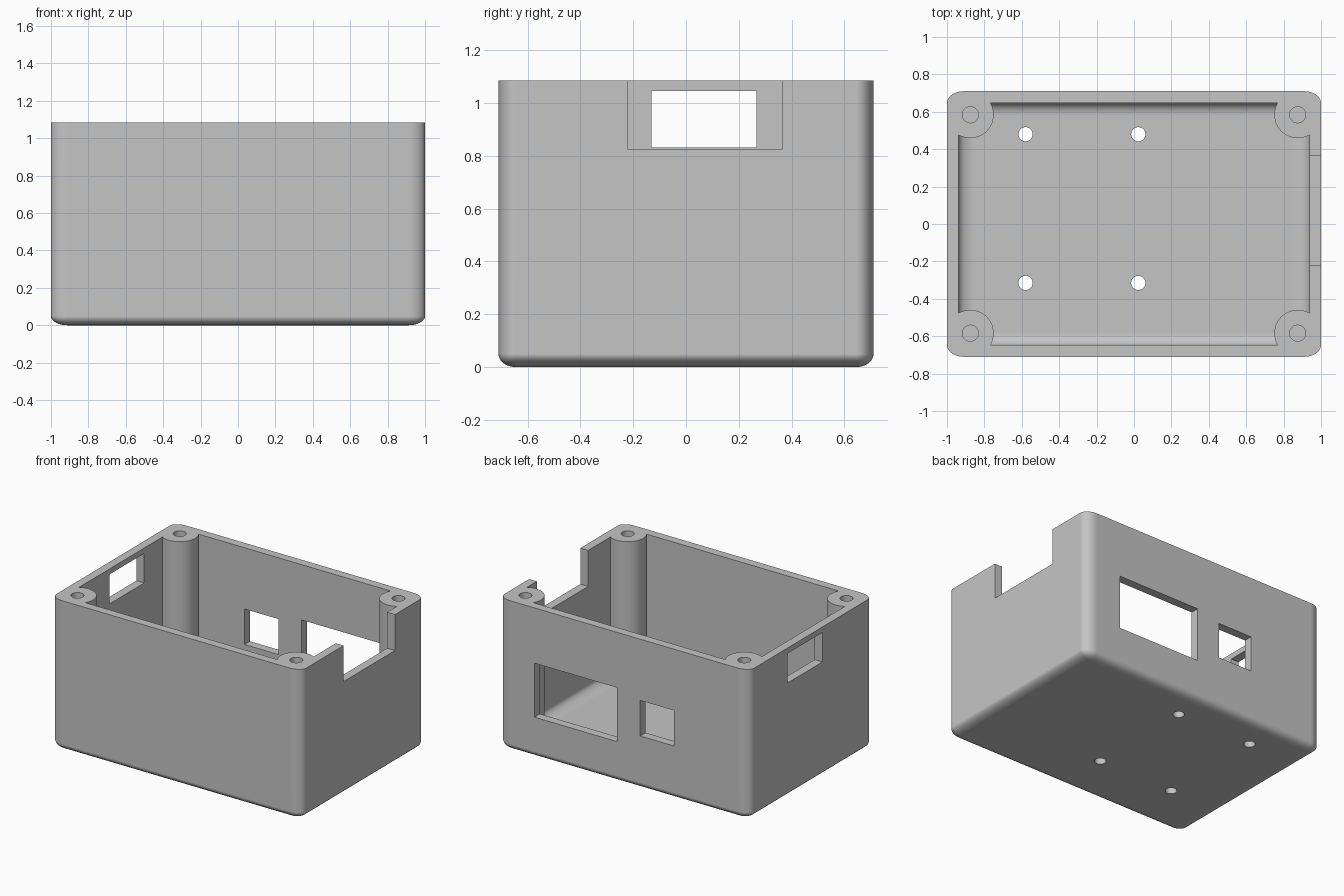
import bpy
import bmesh
import math
from mathutils import Matrix, Vector

default = bpy.data.objects.get("Cube")
if default:
    bpy.data.objects.remove(default, do_unlink=True)

HX, HY, H = 1.0, 0.71, 1.085      # half width, half depth, height
WALL = 0.062
POST_X, POST_Y, POST_R = 0.875, 0.584, 0.125

grey = bpy.data.materials.new("plain grey")
grey.diffuse_color = (0.56, 0.56, 0.56, 1)
grey.use_nodes = True
grey.node_tree.nodes["Principled BSDF"].inputs["Base Color"].default_value = (0.56, 0.56, 0.56, 1)


def make(name, bm):
    mesh = bpy.data.meshes.new(name)
    bm.to_mesh(mesh)
    bm.free()
    mesh.materials.append(grey)
    obj = bpy.data.objects.new(name, mesh)
    bpy.context.collection.objects.link(obj)
    return obj


def block(name, lo, hi, rounding=0.0):
    """Box between two corners; rounding softens all but the top edges."""
    bm = bmesh.new()
    bmesh.ops.create_cube(bm, size=1)
    if rounding:
        edges = [e for e in bm.edges if min(v.co.z for v in e.verts) < 0]
        bmesh.ops.bevel(bm, geom=edges, offset=rounding, segments=10,
                        profile=0.5, affect='EDGES', clamp_overlap=True)
    lo, hi = Vector(lo), Vector(hi)
    bmesh.ops.transform(bm, verts=bm.verts, matrix=Matrix.Translation((lo + hi) / 2)
                        @ Matrix.Diagonal((*(hi - lo), 1)))
    return make(name, bm)


def rods(name, spots, radius, z0, z1):
    """Upright cylinders at the given (x, y) spots."""
    bm = bmesh.new()
    for x, y in spots:
        bmesh.ops.create_cone(bm, cap_ends=True, segments=48, radius1=radius,
                              radius2=radius, depth=z1 - z0,
                              matrix=Matrix.Translation((x, y, (z0 + z1) / 2)))
    return make(name, bm)


def cut(target, cutter):
    """Subtract the cutter, bake the result and discard the cutter."""
    cutter.hide_render = True
    mod = target.modifiers.new("cut", 'BOOLEAN')
    mod.operation = 'DIFFERENCE'
    mod.solver = 'EXACT'
    mod.object = cutter
    bpy.context.view_layer.update()
    deps = bpy.context.evaluated_depsgraph_get()
    mesh = bpy.data.meshes.new_from_object(target.evaluated_get(deps))
    target.modifiers.clear()
    target.data = mesh
    bpy.data.objects.remove(cutter, do_unlink=True)


corners = [(sx * POST_X, sy * POST_Y) for sx in (-1, 1) for sy in (-1, 1)]

# Outer shell
case = block("enclosure_body", (-HX, -HY, 0), (HX, HY, H), 0.045)

# Hollow interior, leaving the four corner screw posts standing
ix, iy = HX - WALL, HY - WALL
cavity = block("cavity_cutter", (-ix, -iy, WALL), (ix, iy, H + 0.1), 0.05)
cut(cavity, rods("post_cutter", corners, POST_R, -0.1, H + 0.3))
cut(case, cavity)

# Screw holes in the posts and mounting holes in the floor
cut(case, rods("screw_hole_cutter", corners, 0.043, H - 0.4, H + 0.1))
mounts = [(x, y) for x in (-0.58, 0.023) for y in (-0.315, 0.48)]
cut(case, rods("mount_hole_cutter", mounts, 0.038, -0.1, 0.2))

# Openings: side notch, side window, large and small back windows
openings = [
    ((0.9, -0.222, 0.825), (1.1, 0.365, 1.2)),
    ((-1.1, -0.13, 0.832), (-0.9, 0.268, 1.045)),
    ((0.053, 0.6, 0.295), (0.715, 0.8, 0.685)),
    ((-0.402, 0.6, 0.385), (-0.131, 0.8, 0.642)),
]
for lo, hi in openings:
    cut(case, block("opening_cutter", lo, hi))

# Smooth rounded parts, crisp cut edges
for obj in bpy.context.selected_objects:
    obj.select_set(False)
case.select_set(True)
bpy.context.view_layer.objects.active = case
bpy.ops.object.shade_smooth_by_angle(angle=math.radians(30))
weighted = case.modifiers.new("even_shading", 'WEIGHTED_NORMAL')
weighted.keep_sharp = True
